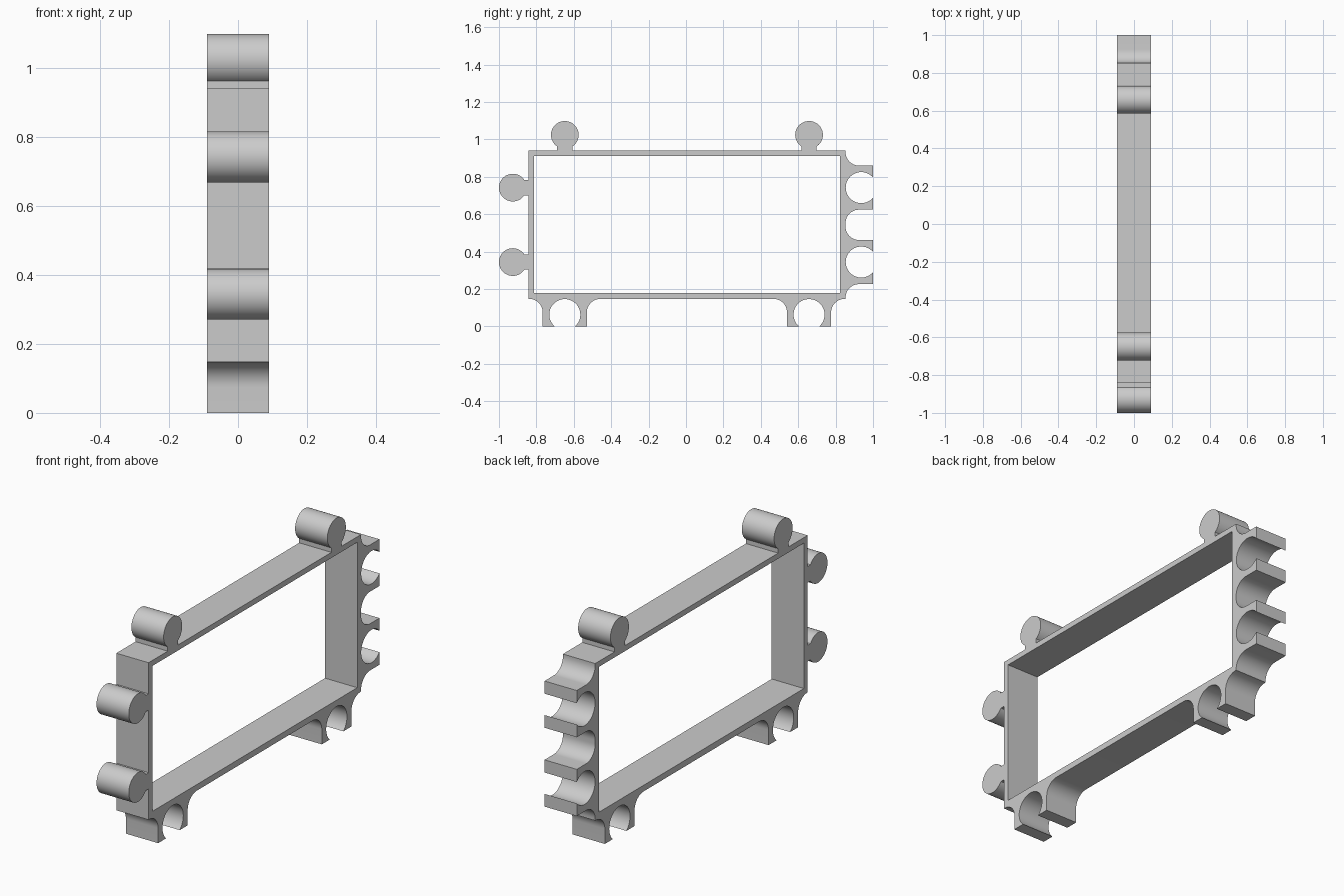
import bpy
import bmesh
from math import cos, sin, radians, asin, sqrt, pi
from mathutils import Vector

cube = bpy.data.objects.get("Cube")
if cube:
    bpy.data.objects.remove(cube, do_unlink=True)

HALF_DEPTH = 0.09
LEFT, RIGHT, BOTTOM, TOP = -0.842, 0.853, 0.147, 0.94      # outer frame, in y and z
IN_LEFT, IN_RIGHT, IN_BOTTOM, IN_TOP = -0.812, 0.823, 0.178, 0.912
CONNECTOR_Y = (-0.648, 0.658)
CONNECTOR_Z = (0.344, 0.742)
REACH = 0.147          # how far sockets stand out
CENTRE = 0.084         # distance of knob and socket centres from the wall


def arc(u, v, r, start, end, steps):
    """Points on an arc, angles in radians."""
    return [(u + r * cos(start + (end - start) * i / steps),
             v + r * sin(start + (end - start) * i / steps)) for i in range(steps + 1)]


def knob_profile(r=0.074, neck=0.041):
    """Round knob on a short neck; u runs along the wall, v outward."""
    a = asin(neck / r)
    return [(-neck, 0)] + arc(0, CENTRE, r, -pi / 2 - a, -2.5 * pi + a, 48) + [(neck, 0)]


def socket_profile(r=0.083, half=0.118, flare=0.072):
    """Flared block with an open round socket."""
    lip = asin((REACH - CENTRE) / r)
    left = arc(-half - flare, flare, flare, -pi / 2, 0, 14) + [(-half, REACH)]
    hole = arc(0, CENTRE, r, pi - lip, 2 * pi + lip, 40)
    right = [(-u, v) for u, v in reversed(left)]
    return left + hole + right


def wall(start, direction, outward, profile, positions):
    """Wall from a corner, with one connector at each distance along it."""
    start, direction, outward = Vector(start), Vector(direction), Vector(outward)
    points = [start]
    for p in sorted(positions):
        points += [start + direction * (p + u) + outward * v for u, v in profile]
    return points


# Outer outline, clockwise from the lower left corner
knob, socket = knob_profile(), socket_profile()
outer = wall((LEFT, BOTTOM), (0, 1), (-1, 0), knob, [z - BOTTOM for z in CONNECTOR_Z])
outer += wall((LEFT, TOP), (1, 0), (0, 1), knob, [y - LEFT for y in CONNECTOR_Y])
outer += wall((RIGHT, TOP), (0, -1), (1, 0), socket, [TOP - z for z in CONNECTOR_Z])
outer += wall((RIGHT, BOTTOM), (-1, 0), (0, -1), socket, [RIGHT - y for y in CONNECTOR_Y])

# Rectangular opening
inner = [(IN_LEFT, IN_BOTTOM), (IN_RIGHT, IN_BOTTOM), (IN_RIGHT, IN_TOP), (IN_LEFT, IN_TOP)]

# Fill between the outlines and extrude to full depth
bm = bmesh.new()
for loop in (outer, inner):
    verts = [bm.verts.new((-HALF_DEPTH, y, z)) for y, z in loop]
    for i, v in enumerate(verts):
        bm.edges.new((v, verts[i - 1]))
bmesh.ops.triangle_fill(bm, use_beauty=True, use_dissolve=False,
                        edges=bm.edges[:], normal=(1, 0, 0))
extruded = bmesh.ops.extrude_face_region(bm, geom=bm.faces[:], use_keep_orig=True)
bmesh.ops.translate(bm, vec=(2 * HALF_DEPTH, 0, 0),
                    verts=[g for g in extruded["geom"] if isinstance(g, bmesh.types.BMVert)])
bmesh.ops.recalc_face_normals(bm, faces=bm.faces[:])
mesh = bpy.data.meshes.new("connector_frame")
bm.to_mesh(mesh)
bm.free()

frame = bpy.data.objects.new("connector_frame", mesh)
bpy.context.collection.objects.link(frame)

# Plain grey plastic
grey = bpy.data.materials.new("light_grey")
grey.use_nodes = True
colour = (0.6, 0.6, 0.6, 1)
grey.diffuse_color = colour
grey.node_tree.nodes["Principled BSDF"].inputs["Base Color"].default_value = colour
mesh.materials.append(grey)

# Smooth curves, sharp corners
bpy.ops.object.select_all(action="DESELECT")
frame.select_set(True)
bpy.context.view_layer.objects.active = frame
bpy.ops.object.shade_smooth_by_angle(angle=radians(30))
